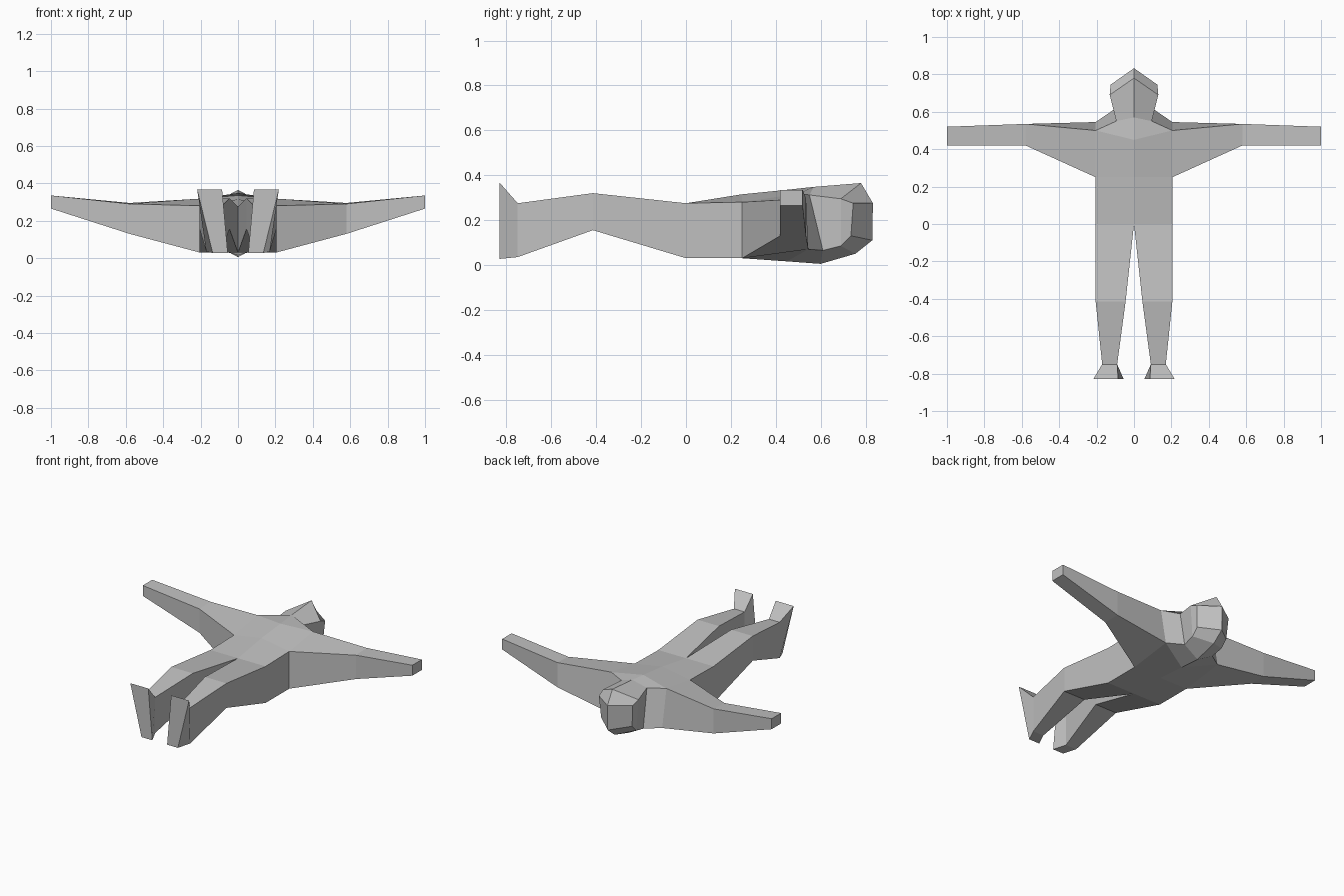
import bpy
import bmesh

cube = bpy.data.objects.get("Cube")
if cube:
    bpy.data.objects.remove(cube, do_unlink=True)

# Single grey material
grey = bpy.data.materials.new("plain grey")
grey.use_nodes = True
colour = (0.53, 0.53, 0.53, 1)
grey.diffuse_color = colour
bsdf = next(n for n in grey.node_tree.nodes if n.type == 'BSDF_PRINCIPLED')
bsdf.inputs["Base Color"].default_value = colour
bsdf.inputs["Roughness"].default_value = 0.8


def loft(name, sections, closed=True, cap_end=False, skip=()):
    """Bridge four-point sections on the left half, then mirror across x.
    skip holds (segment, side) pairs left open where another part joins."""
    bm = bmesh.new()
    rings = [[bm.verts.new(p) for p in s] for s in sections]
    for i, (a, b) in enumerate(zip(rings, rings[1:])):
        for j in range(4 if closed else 3):
            if (i, j) not in skip:
                k = (j + 1) % 4
                bm.faces.new((a[j], a[k], b[k], b[j]))
    if cap_end:
        bm.faces.new(rings[-1])
    bmesh.ops.recalc_face_normals(bm, faces=bm.faces)
    mesh = bpy.data.meshes.new(name)
    bm.to_mesh(mesh)
    bm.free()
    mesh.materials.append(grey)
    obj = bpy.data.objects.new(name, mesh)
    bpy.context.collection.objects.link(obj)
    mirror = obj.modifiers.new("mirror", 'MIRROR')
    mirror.use_clip = True
    mirror.merge_threshold = 0.001
    return obj


def box_section(y, x0, x1, z0, z1):
    return [(x0, y, z0), (x1, y, z0), (x1, y, z1), (x0, y, z1)]


# Sections shared by neighbouring parts
hip = box_section(0, 0, 0.205, 0.03, 0.275)
waist = [(0, 0.25, 0.03), (0.205, 0.25, 0.03), (0.205, 0.25, 0.28), (0, 0.25, 0.315)]
shoulder = [(0, 0.45, 0.016), (0.205, 0.545, 0.07), (0.205, 0.5, 0.318), (0, 0.45, 0.335)]
neck = [(0, 0.6, 0.005), (0.11, 0.61, 0.065), (0.095, 0.55, 0.312), (0, 0.57, 0.348)]
ankle = box_section(-0.75, 0.09, 0.17, 0.035, 0.275)

# Torso, open at the sides where the arms join
loft("torso", [hip, waist, shoulder, neck], closed=False, skip={(1, 1)})

# Head, from neck to cheeks to face
cheeks = [(0, 0.755, 0.05), (0.115, 0.69, 0.085), (0.13, 0.69, 0.295), (0, 0.78, 0.365)]
face = [(0, 0.83, 0.11), (0.115, 0.735, 0.13), (0.125, 0.745, 0.275), (0, 0.833, 0.275)]
loft("head", [neck, cheeks, face], closed=False, cap_end=True)

# Arms, from shoulder to elbow to wrist
arm_root = [waist[1], shoulder[1], shoulder[2], waist[2]]
elbow = [(0.58, 0.42, 0.13), (0.58, 0.535, 0.13), (0.58, 0.535, 0.295), (0.58, 0.42, 0.29)]
wrist = [(1, 0.42, 0.265), (1, 0.52, 0.265), (1, 0.52, 0.335), (1, 0.42, 0.335)]
loft("arms", [arm_root, elbow, wrist], cap_end=True)

# Legs, from hip to knee to ankle
knee = box_section(-0.415, 0.045, 0.205, 0.155, 0.32)
loft("legs", [hip, knee, ankle])

# Feet, with soles facing backwards and toes turned out
sole = [(0.055, -0.83, 0.027), (0.135, -0.83, 0.027), (0.218, -0.83, 0.366), (0.085, -0.83, 0.366)]
loft("feet", [ankle, sole], cap_end=True)
